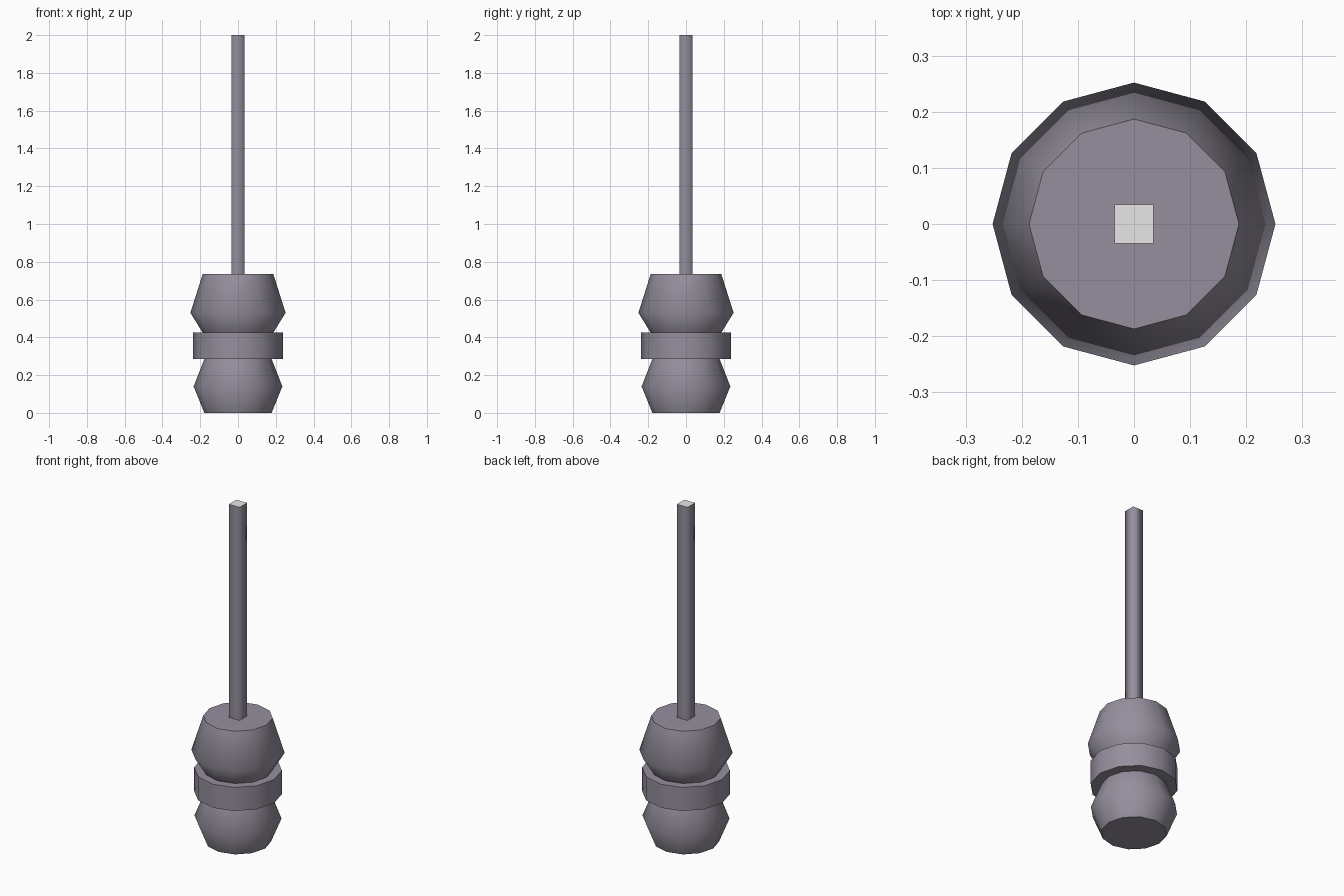
import bpy
import bmesh
from math import cos, sin, pi

default_cube = bpy.data.objects.get("Cube")
if default_cube:
    bpy.data.objects.remove(default_cube, do_unlink=True)


def make_material(name, rgb):
    mat = bpy.data.materials.new(name)
    mat.use_nodes = True
    color = (*rgb, 1.0)
    mat.diffuse_color = color
    mat.node_tree.nodes["Principled BSDF"].inputs["Base Color"].default_value = color
    return mat


purple_grey = make_material("purple grey", (0.30, 0.275, 0.335))
pale_grey = make_material("pale grey", (0.8, 0.8, 0.8))


def turned(name, profile, sides=12, phase=0.0, top_material=None):
    """Closed solid from (radius, z) rings: smooth walls, crisp flat caps."""
    bm = bmesh.new()
    rings = []
    for r, z in profile:
        angles = [phase + 2 * pi * i / sides for i in range(sides)]
        rings.append([bm.verts.new((r * cos(a), r * sin(a), z)) for a in angles])
    for low, high in zip(rings, rings[1:]):
        for i in range(sides):
            j = (i + 1) % sides
            bm.faces.new((low[i], low[j], high[j], high[i])).smooth = True
    bottom = bm.faces.new(rings[0][::-1])
    top = bm.faces.new(rings[-1])
    for cap in (bottom, top):
        for edge in cap.edges:
            edge.smooth = False
    if top_material:
        top.material_index = 1
    mesh = bpy.data.meshes.new(name)
    mesh.materials.append(purple_grey)
    if top_material:
        mesh.materials.append(top_material)
    bm.to_mesh(mesh)
    bm.free()
    obj = bpy.data.objects.new(name, mesh)
    bpy.context.collection.objects.link(obj)
    return obj


# Handle: two bulging barrels either side of a collar
turned("lower_grip", [(0.178, 0), (0.235, 0.14), (0.178, 0.285)])
turned("collar", [(0.237, 0.285), (0.237, 0.425)])
turned("upper_grip", [(0.187, 0.425), (0.252, 0.53), (0.187, 0.735)])

# Square shaft with a pale end
half_width = 0.035
shaft_radius = half_width * 2 ** 0.5
turned("shaft", [(shaft_radius, 0.735), (shaft_radius, 2.0)],
       sides=4, phase=pi / 4, top_material=pale_grey)
